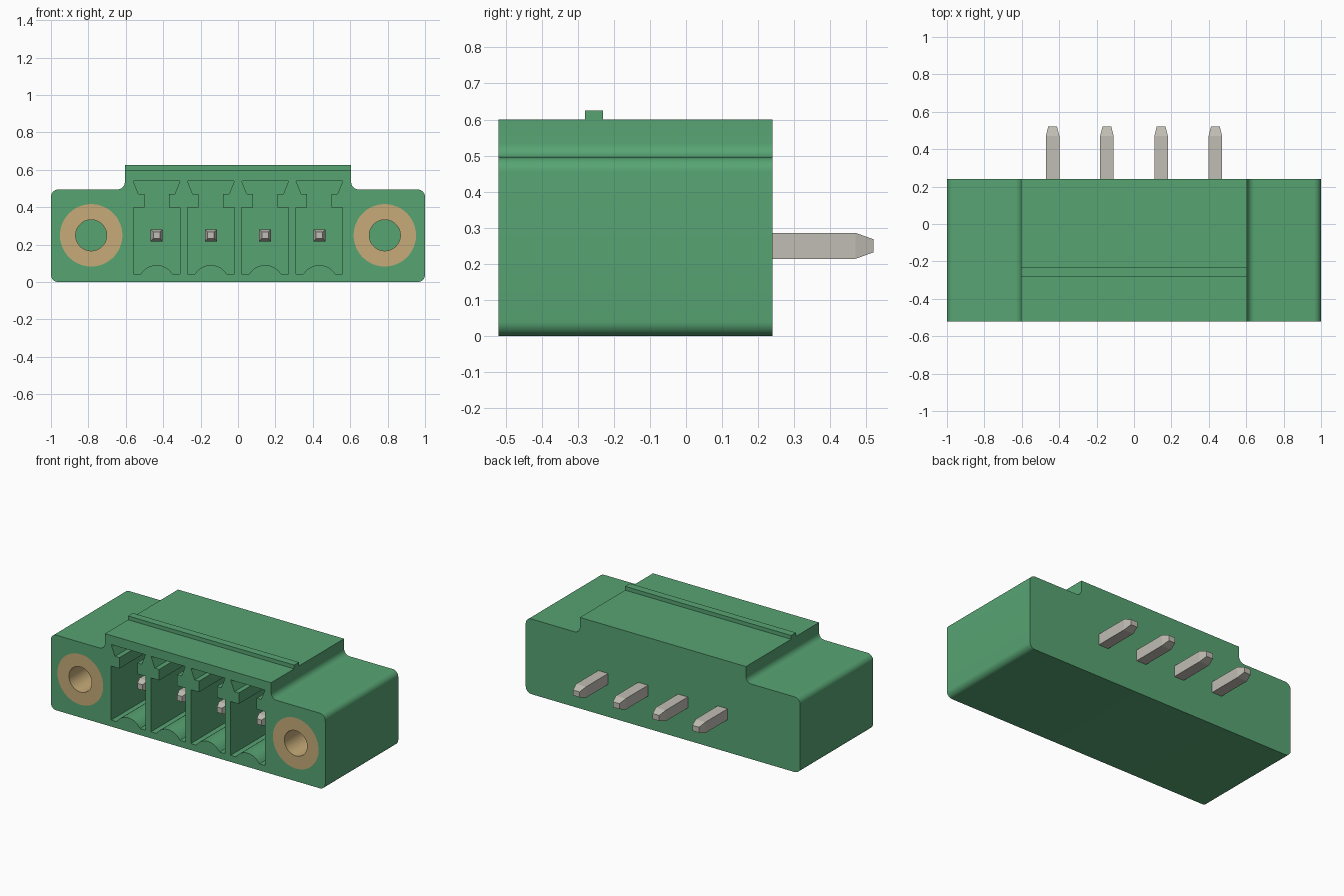
import bpy, bmesh
from math import sin, cos, asin, pi, radians

cube = bpy.data.objects.get("Cube")
if cube:
    bpy.data.objects.remove(cube, do_unlink=True)

FRONT, BACK = -0.52, 0.24
PIN_Z = 0.25
SLOTS = [-0.435, -0.145, 0.145, 0.435]


def material(name, rgb, metallic=0.0):
    m = bpy.data.materials.new(name)
    m.use_nodes = True
    m.diffuse_color = (*rgb, 1)
    m.node_tree.nodes["Principled BSDF"].inputs["Base Color"].default_value = (*rgb, 1)
    return m


green = material("green plastic", (0.095, 0.37, 0.17))
brass = material("brass", (0.57, 0.41, 0.19))
silver = material("tinned metal", (0.53, 0.51, 0.455))


def finish(name, bm, mat):
    bmesh.ops.recalc_face_normals(bm, faces=bm.faces)
    mesh = bpy.data.meshes.new(name)
    bm.to_mesh(mesh)
    bm.free()
    mesh.materials.append(mat)
    ob = bpy.data.objects.new(name, mesh)
    bpy.context.collection.objects.link(ob)
    return ob


def activate(ob):
    bpy.ops.object.select_all(action='DESELECT')
    ob.select_set(True)
    bpy.context.view_layer.objects.active = ob


def smooth(ob):
    activate(ob)
    bpy.ops.object.shade_smooth_by_angle(angle=radians(30))


def loft(name, rings, mat, closed=False):
    """Skin equal-length rings of points; cap the ends unless closed."""
    bm = bmesh.new()
    rows = [[bm.verts.new(p) for p in ring] for ring in rings]
    n = len(rows[0])
    pairs = list(zip(rows, rows[1:]))
    if closed:
        pairs.append((rows[-1], rows[0]))
    else:
        bm.faces.new(rows[0])
        bm.faces.new(rows[-1])
    for a, b in pairs:
        for i in range(n):
            j = (i + 1) % n
            bm.faces.new((a[i], a[j], b[j], b[i]))
    return finish(name, bm, mat)


def prism(name, pts, y0, y1, mat):
    return loft(name, [[(x, y, z) for x, z in pts] for y in (y0, y1)], mat)


def arc(cx, cz, r, a0, a1, n=8):
    angles = [radians(a0 + (a1 - a0) * i / n) for i in range(n + 1)]
    return [(cx + r * cos(a), cz + r * sin(a)) for a in angles]


def mirrored(half):
    return half + [(-x, z) for x, z in reversed(half)]


def circle(cx, r, y, n=48):
    return [(cx + r * cos(2 * pi * i / n), y, PIN_Z + r * sin(2 * pi * i / n))
            for i in range(n)]


# Housing with rounded flanges and a raised middle
R = 0.04
outline = (arc(1 - R, R, R, -90, 0) + arc(1 - R, 0.495 - R, R, 0, 90)
           + arc(0.605 + R, 0.495 + R, R, 270, 180) + [(0.605, 0.6)])
housing = prism("housing", mirrored(outline), FRONT, BACK, green)

# Socket shape: floor hump, wide chamber, neck and dovetail
hw, rise, floor = 0.085, 0.048, 0.043
hump_r = (hw * hw + rise * rise) / (2 * rise)
spread = asin(hw / hump_r) * 180 / pi
hump = arc(0, floor + rise - hump_r, hump_r, 90 + spread, 90 - spread, 12)
side = [(0.125, floor), (0.125, 0.398), (0.065, 0.398),
        (0.065, 0.47), (0.097, 0.47), (0.125, 0.54)]
socket = hump + mirrored(side)

cutters = [prism("socket_cutter", [(x + cx, z) for x, z in socket],
                 FRONT - 0.1, 0.1, green) for cx in SLOTS]
INSERT_END = -0.08
for cx in (-0.785, 0.785):
    cutters.append(loft("insert_cutter", [circle(cx, 0.167, FRONT - 0.1),
                                          circle(cx, 0.167, INSERT_END)], green))
for cutter in cutters:
    cutter.hide_render = True
    mod = housing.modifiers.new("cut", 'BOOLEAN')
    mod.operation = 'DIFFERENCE'
    mod.solver = 'EXACT'
    mod.object = cutter
    activate(housing)
    bpy.ops.object.modifier_apply(modifier=mod.name)
    bpy.data.objects.remove(cutter, do_unlink=True)
smooth(housing)

# Latching rib across the top
prism("top_rib", mirrored([(0.605, 0.6), (0.605, 0.625)]), -0.28, -0.23, green)

# Threaded inserts in the flanges
for name, cx in (("right_insert", -0.785), ("left_insert", 0.785)):
    tube = loft(name, [circle(cx, 0.167, FRONT), circle(cx, 0.083, FRONT),
                       circle(cx, 0.083, INSERT_END), circle(cx, 0.167, INSERT_END)],
                brass, closed=True)
    smooth(tube)

# Contact pins, tapered at both ends: (y, half width, half height)
PIN = [(-0.40, 0.018, 0.018), (-0.36, 0.032, 0.032), (0.15, 0.032, 0.032),
       (0.16, 0.036, 0.036), (0.47, 0.036, 0.036), (0.52, 0.024, 0.018)]
for i, cx in enumerate(SLOTS):
    loft(f"contact_pin_{i + 1}",
         [[(cx + sx * w, y, PIN_Z + sz * h)
           for sx, sz in ((-1, -1), (1, -1), (1, 1), (-1, 1))] for y, w, h in PIN],
         silver)
